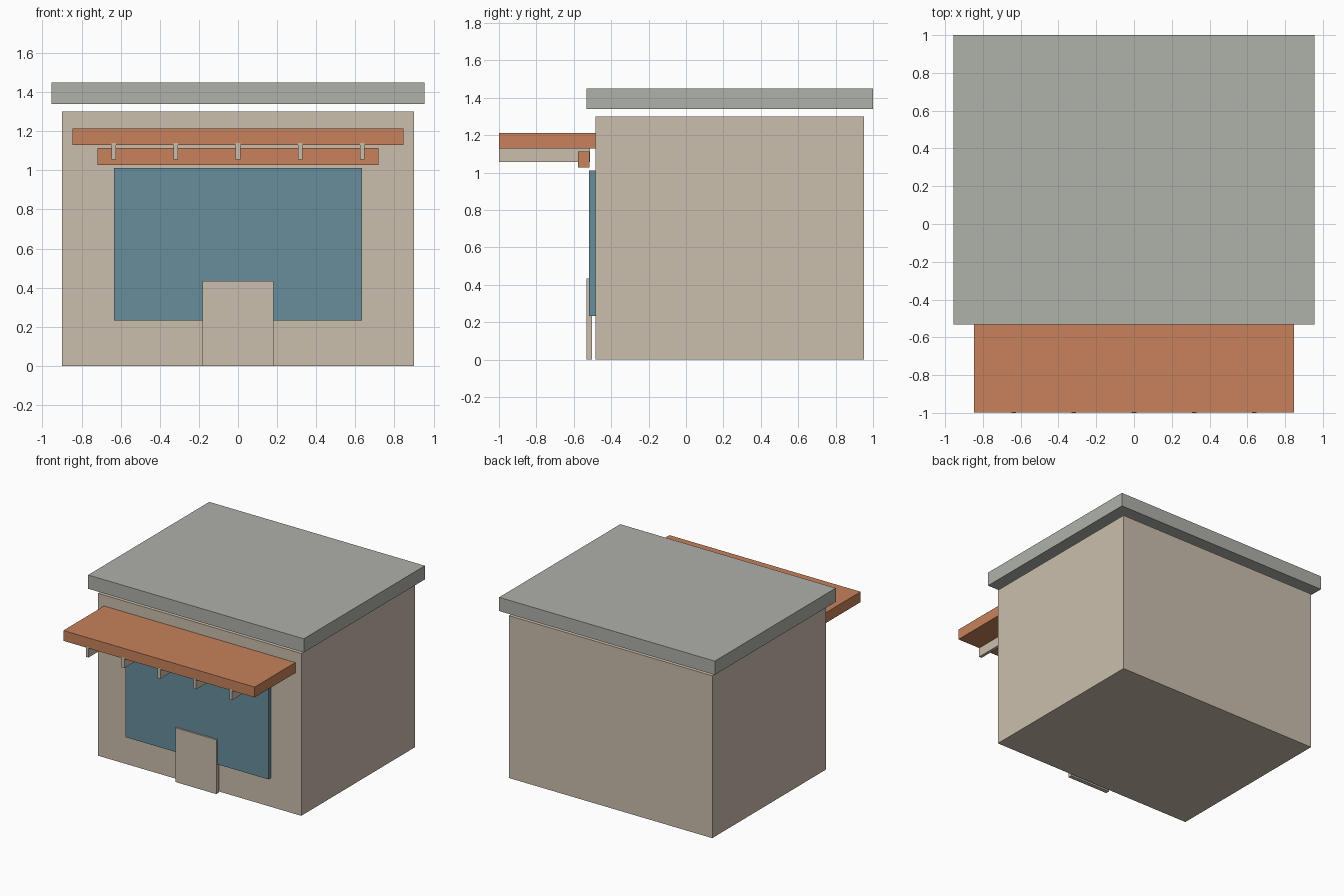
import bpy
import bmesh

if "Cube" in bpy.data.objects:
    bpy.data.objects.remove(bpy.data.objects["Cube"])


def material(name, rgb):
    m = bpy.data.materials.new(name)
    m.diffuse_color = (*rgb, 1.0)
    m.use_nodes = True
    m.node_tree.nodes["Principled BSDF"].inputs["Base Color"].default_value = m.diffuse_color
    return m


beige = material("beige wall", (0.597, 0.521, 0.418))
orange = material("orange wood", (0.570, 0.223, 0.105))
blue = material("blue glass", (0.138, 0.270, 0.332))
grey = material("grey roof", (0.429, 0.440, 0.402))


def box(name, mat, x, y, z):
    """Box from (min, max) ranges on each axis."""
    bm = bmesh.new()
    bmesh.ops.create_cube(bm, size=1.0)
    for v in bm.verts:
        v.co = [r[0] if c < 0 else r[1] for c, r in zip(v.co, (x, y, z))]
    me = bpy.data.meshes.new(name)
    bm.to_mesh(me)
    bm.free()
    me.materials.append(mat)
    ob = bpy.data.objects.new(name, me)
    bpy.context.collection.objects.link(ob)
    return ob


# main building and the raised roof slab
box("building_body", beige, (-0.90, 0.90), (-0.485, 0.953), (0, 1.30))
box("roof_slab", grey, (-0.955, 0.955), (-0.532, 1.0), (1.34, 1.45))

# shop front
box("window", blue, (-0.633, 0.633), (-0.519, -0.483), (0.233, 1.012))
box("door", beige, (-0.181, 0.181), (-0.533, -0.502), (0, 0.434))

# awning, beam beneath it and the supporting brackets
box("awning", orange, (-0.847, 0.847), (-0.999, -0.483), (1.13, 1.213))
box("awning_beam", orange, (-0.718, 0.718), (-0.577, -0.516), (1.027, 1.113))
for i in range(5):
    cx = (i - 2) * 0.318
    box(f"awning_bracket_{i + 1}", beige, (cx - 0.012, cx + 0.012),
        (-1.0, -0.512), (1.056, 1.141))
